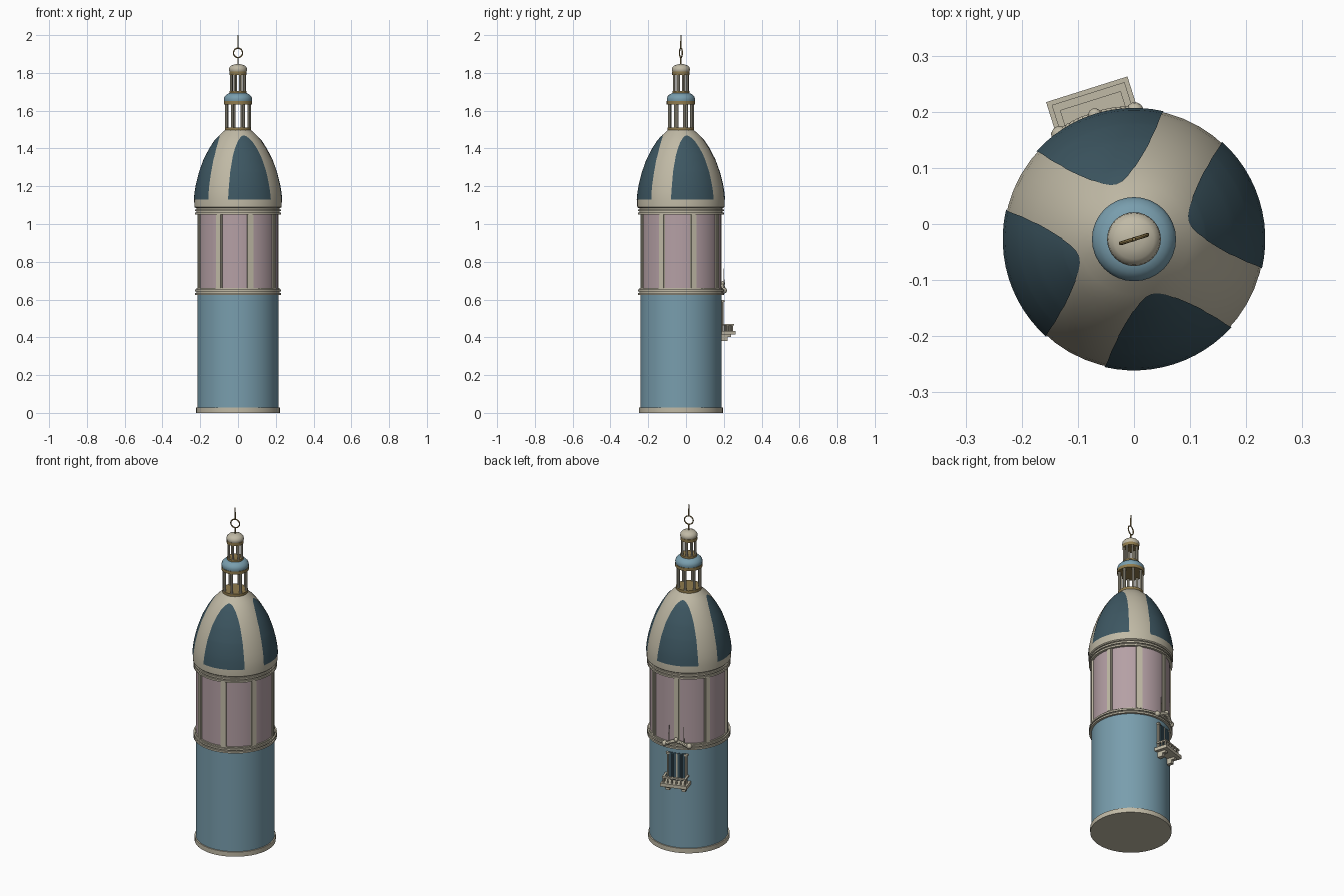
import bpy, bmesh, math
from mathutils import Matrix, Vector

if "Cube" in bpy.data.objects:
    bpy.data.objects.remove(bpy.data.objects["Cube"])

CY = -0.027                      # tower axis in y
TURN = math.radians(17.5)        # rotation of ribs, panels and balcony
BACK = TURN + math.pi / 2        # balcony direction


def mat(name, r, g, b):
    m = bpy.data.materials.new(name)
    m.diffuse_color = (r, g, b, 1)
    m.use_nodes = True
    m.node_tree.nodes["Principled BSDF"].inputs["Base Color"].default_value = m.diffuse_color
    return m


BLUE = mat("blue wall", .19, .34, .42)
CREAM = mat("cream stone", .53, .49, .38)
PINK = mat("pink wall", .46, .35, .375)
TEAL = mat("dark teal", .047, .095, .122)
GOLD = mat("old gold", .28, .20, .075)


def finish(bm, name, m, smooth=True):
    bmesh.ops.recalc_face_normals(bm, faces=bm.faces[:])
    me = bpy.data.meshes.new(name)
    bm.to_mesh(me)
    bm.free()
    ob = bpy.data.objects.new(name, me)
    ob.location.y = CY
    me.materials.append(m)
    bpy.context.collection.objects.link(ob)
    if smooth:
        bpy.ops.object.select_all(action='DESELECT')
        ob.select_set(True)
        bpy.context.view_layer.objects.active = ob
        bpy.ops.object.shade_smooth_by_angle(angle=math.radians(35))
    return ob


def lathe(name, profile, m, segs=48):
    """Closed solid of revolution from (radius, z) points."""
    bm = bmesh.new()
    rings = [[bm.verts.new((r * math.cos(2 * math.pi * i / segs),
                            r * math.sin(2 * math.pi * i / segs), z))
              for i in range(segs)] for r, z in profile]
    for a, b in zip(rings, rings[1:]):
        for i in range(segs):
            j = (i + 1) % segs
            bm.faces.new((a[i], a[j], b[j], b[i]))
    bm.faces.new(rings[0][::-1])
    bm.faces.new(rings[-1])
    return finish(bm, name, m)


def disc(name, r, z0, z1, m, segs=48):
    return lathe(name, [(r, z0), (r, z1)], m, segs)


def frame(ang, out, side, z):
    """Local frame: x outward, y sideways, z up."""
    return Matrix.Rotation(ang, 4, 'Z') @ Matrix.Translation((out, side, z))


def box(bm, ang, out, side, z, size):
    bmesh.ops.create_cube(bm, size=1, matrix=frame(ang, out, side, z) @ Matrix.Diagonal((*size, 1)))


def post(bm, ang, out, side, z0, z1, r, r2=None, segs=10):
    bmesh.ops.create_cone(bm, cap_ends=True, segments=segs, radius1=r,
                          radius2=r if r2 is None else r2, depth=z1 - z0,
                          matrix=frame(ang, out, side, (z0 + z1) / 2))


def ball(bm, ang, out, side, z, r):
    bmesh.ops.create_uvsphere(bm, u_segments=12, v_segments=8, radius=r,
                              matrix=frame(ang, out, side, z))


def interp(table, x):
    for (x0, y0), (x1, y1) in zip(table, table[1:]):
        if x <= x1:
            return y0 + (y1 - y0) * (x - x0) / (x1 - x0)
    return table[-1][1]


# main shaft
disc("base_ring", .222, 0, .028, CREAM)
disc("lower_shaft", .215, .028, .63, BLUE, 64)
disc("upper_drum", .213, .63, 1.09, PINK, 64)
for name, z in (("lower_moulding", .625), ("upper_moulding", 1.05)):
    disc(name + "_band", .220, z, z + .035, CREAM)
    disc(name + "_bottom", .228, z, z + .01, CREAM)
    disc(name + "_top", .228, z + .018, z + .028, CREAM)

# eight pilasters with caps and feet
bm = bmesh.new()
for k in range(8):
    a = TURN + k * math.pi / 4
    box(bm, a, .214, 0, .86, (.016, .022, .40))
    box(bm, a, .213, 0, .86, (.008, .034, .40))
finish(bm, "pilasters", CREAM, False)

# dome
DOME = [(1.09, .231), (1.13, .232), (1.17, .228), (1.21, .221), (1.27, .206), (1.34, .181),
        (1.40, .150), (1.44, .124), (1.47, .099), (1.5, .066)]
lathe("dome", [(.225, 1.085)] + [(r, z) for z, r in DOME], CREAM)

# four arched dark panels lying on the dome
WIDTH = [(1.13, 30.5), (1.28, 29), (1.36, 26.5), (1.40, 23.5), (1.435, 18.5),
         (1.455, 12), (1.465, 6), (1.468, .5)]
bm = bmesh.new()
zs = sorted({z for z, _ in DOME[1:-2]} | {z for z, _ in WIDTH})
for k in range(4):
    rows = []
    for z in zs:
        w, r = math.radians(interp(WIDTH, z)), interp(DOME, z) + .002
        angs = [TURN + k * math.pi / 2 + w * (i / 6 - 1) for i in range(13)]
        rows.append([bm.verts.new((r * math.cos(a), r * math.sin(a), z + .001)) for a in angs])
    for a, b in zip(rows, rows[1:]):
        for i in range(12):
            bm.faces.new((a[i], a[i + 1], b[i + 1], b[i]))
panels = finish(bm, "dome_panels", TEAL)
if panels.data.polygons[0].normal.dot(Vector(panels.data.polygons[0].center)) < 0:
    panels.data.flip_normals()

# two-stage lantern
disc("lantern_floor", .07, 1.495, 1.512, GOLD, 32)
disc("lantern_ring", .075, 1.632, 1.65, GOLD, 32)
lathe("lantern_roof", [(.073, 1.65), (.075, 1.662), (.071, 1.675), (.06, 1.686), (.045, 1.693)], BLUE, 32)
disc("upper_floor", .045, 1.692, 1.705, GOLD, 32)
disc("upper_ring", .046, 1.79, 1.808, GOLD, 32)
lathe("cap", [(.044, 1.806), (.048, 1.815), (.046, 1.828), (.036, 1.839), (.018, 1.845),
              (.004, 1.847)], CREAM, 32)
for name, r, z0, z1, t in (("lower_lantern_columns", .064, 1.51, 1.635, .0075),
                           ("upper_lantern_columns", .038, 1.70, 1.795, .006)):
    bm = bmesh.new()
    for k in range(8):
        post(bm, TURN + k * math.pi / 4, r, 0, z0, z1, t)
    finish(bm, name, CREAM)

# finial rod and ring
bm = bmesh.new()
post(bm, 0, 0, 0, 1.84, 1.882, .004)
post(bm, 0, 0, 0, 1.93, 2.0, .004, .003)
finish(bm, "finial_rod", GOLD)
bpy.ops.mesh.primitive_torus_add(major_radius=.025, minor_radius=.0035, major_segments=32,
                                 minor_segments=8, location=(0, CY, 1.906),
                                 rotation=(math.pi / 2, 0, TURN))
ring = bpy.context.object
ring.name = "finial_ring"
ring.data.materials.append(GOLD)
bpy.ops.object.shade_smooth_by_angle()

# balcony slab, brackets and railing
bm = bmesh.new()
box(bm, BACK, .241, 0, .424, (.078, .152, .02))
for s in (-.045, .045):
    box(bm, BACK, .224, s, .398, (.036, .022, .034))
    box(bm, BACK, .24, s, .408, (.04, .022, .014))
box(bm, BACK, .265, 0, .467, (.014, .136, .009))
for s in (-.062, .062):
    box(bm, BACK, .238, s, .467, (.054, .012, .009))
    post(bm, BACK, .24, s, .434, .464, .005)
for i in range(6):
    post(bm, BACK, .265, -.062 + i * .0248, .434, .464, .005)
finish(bm, "balcony", CREAM)

# balcony door: dark leaf and cream columns with lintel
bm = bmesh.new()
box(bm, BACK, .210, 0, .515, (.014, .10, .165))
post(bm, BACK, .212, -.025, .434, .592, .008)
post(bm, BACK, .212, .025, .434, .592, .008)
finish(bm, "door_leaf", TEAL)
bm = bmesh.new()
for s in (-.052, .052):
    post(bm, BACK, .212, s, .434, .595, .007)
    box(bm, BACK, .212, s, .592, (.02, .02, .01))
box(bm, BACK, .214, 0, .515, (.012, .008, .16))
finish(bm, "door_columns", CREAM)

# curved pediment with scroll ends and slim spikes
bm = bmesh.new()
for i in range(17):
    s = -.065 + .13 * i / 16
    out = math.sqrt(.228 ** 2 - s * s)
    z = .645 + .028 * math.cos(s / .065 * math.pi / 2)
    ball(bm, BACK, out, s, z, .010)
for s in (-.07, .07):
    ball(bm, BACK, .217, s, .648, .016)
ball(bm, BACK, .232, 0, .685, .012)
for s in (-.042, .042):
    post(bm, BACK, .225, s, .66, .765, .0035, .001, 8)
finish(bm, "door_pediment", CREAM)
